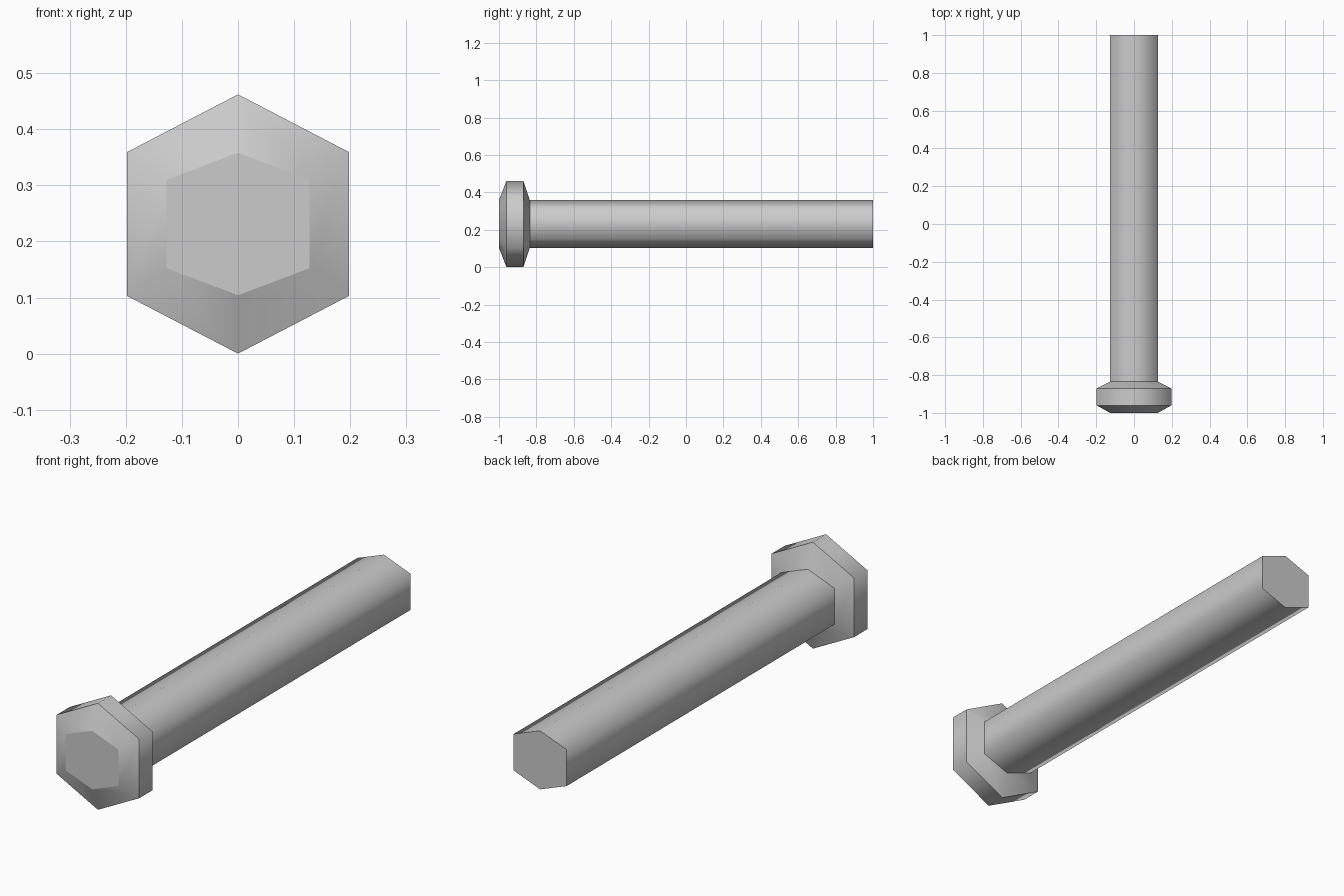
import bpy
import bmesh

cube = bpy.data.objects.get("Cube")
if cube:
    bpy.data.objects.remove(cube)

AXIS_Z = 0.231

# Single grey metal colour
steel = bpy.data.materials.new("grey_steel")
steel.use_nodes = True
colour = (0.6, 0.6, 0.6, 1)
steel.diffuse_color = colour
steel.node_tree.nodes["Principled BSDF"].inputs["Base Color"].default_value = colour


def hexagon(bm, y, half_width, half_height, side):
    """Upright hexagon ring, counter-clockwise seen from the front."""
    outline = [(0, -half_height), (half_width, -side), (half_width, side),
               (0, half_height), (-half_width, side), (-half_width, -side)]
    return [bm.verts.new((x, y, AXIS_Z + z)) for x, z in outline]


def loft(name, rings, cap_front=False, cap_back=False):
    """Skin the rings; sides blend smoothly, rings stay sharp."""
    bm = bmesh.new()
    loops = [hexagon(bm, *ring) for ring in rings]
    for a, b in zip(loops, loops[1:]):
        for i in range(6):
            j = (i + 1) % 6
            bm.faces.new((a[i], b[i], b[j], a[j])).smooth = True
    if cap_front:
        bm.faces.new(loops[0])
    if cap_back:
        bm.faces.new(reversed(loops[-1]))
    for loop in loops:
        for i in range(6):
            bm.edges.get((loop[i], loop[(i + 1) % 6])).smooth = False
    mesh = bpy.data.meshes.new(name)
    bm.to_mesh(mesh)
    bm.free()
    mesh.materials.append(steel)
    obj = bpy.data.objects.new(name, mesh)
    bpy.context.collection.objects.link(obj)
    return obj


core = (0.127, 0.127, 0.079)
flange = (0.198, 0.231, 0.128)

# Head: flat front, bevelled to a wide band, bevelled back to the shaft
loft("bolt_head", [(-1, *core), (-0.96, *flange), (-0.87, *flange),
                   (-0.835, *core)], cap_front=True)

# Long shaft with a flat end
loft("bolt_shaft", [(-0.835, *core), (1, *core)], cap_back=True)
